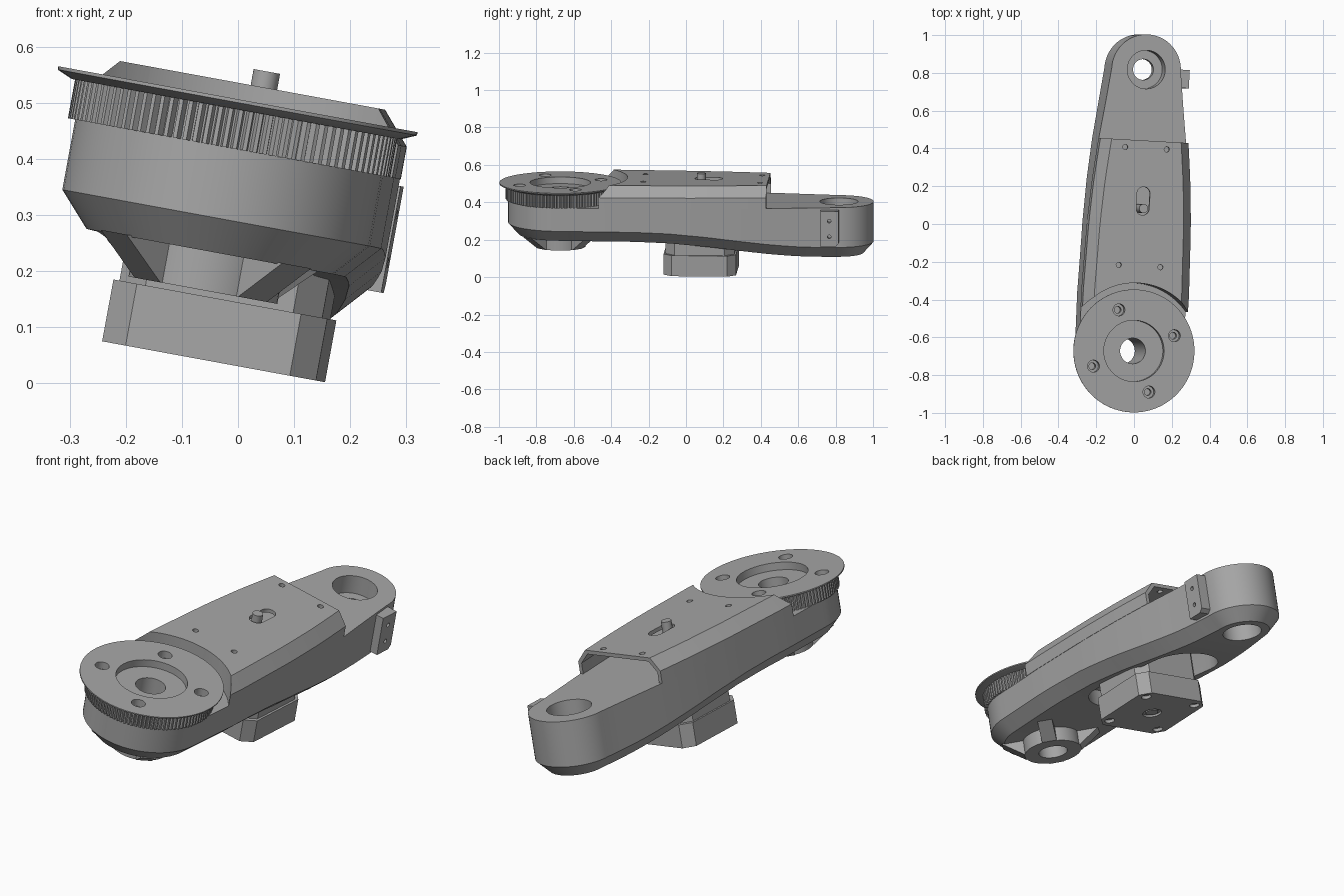
import bpy, bmesh
from math import sin, cos, pi, radians
from mathutils import Matrix

cube = bpy.data.objects.get("Cube")
if cube:
    bpy.data.objects.remove(cube)

grey = bpy.data.materials.new("plain_grey")
grey.use_nodes = True
grey.diffuse_color = (0.38, 0.38, 0.38, 1)
grey.node_tree.nodes["Principled BSDF"].inputs["Base Color"].default_value = (0.38, 0.38, 0.38, 1)

parts = []
TOP = 0.41       # top of the arm casing
LENGTH = 1.492   # distance between the two joint axes
MOTOR_Y = 0.755


def loft(name, rings, part=True):
    """Skin a list of closed rings, capping both ends."""
    bm = bmesh.new()
    rows = [[bm.verts.new(p) for p in ring] for ring in rings]
    n = len(rows[0])
    for a, b in zip(rows, rows[1:]):
        for i in range(n):
            j = (i + 1) % n
            bm.faces.new((a[i], a[j], b[j], b[i]))
    bm.faces.new(rows[0][::-1])
    bm.faces.new(rows[-1])
    bmesh.ops.remove_doubles(bm, verts=bm.verts, dist=1e-5)
    bmesh.ops.dissolve_degenerate(bm, edges=bm.edges, dist=1e-5)
    bmesh.ops.recalc_face_normals(bm, faces=bm.faces)
    mesh = bpy.data.meshes.new(name)
    bm.to_mesh(mesh)
    bm.free()
    mesh.materials.append(grey)
    obj = bpy.data.objects.new(name, mesh)
    bpy.context.collection.objects.link(obj)
    if part:
        parts.append(obj)
    return obj


def prism(name, outline, z0, z1, part=True):
    return loft(name, [[(x, y, z) for x, y in outline] for z in (z0, z1)], part)


def circle(r, x=0, y=0, n=64):
    return [(x + r * cos(2 * pi * i / n), y + r * sin(2 * pi * i / n)) for i in range(n)]


def stadium(r, y0, y1, n=32):
    return [(r * cos(2 * pi * i / n), (y1 - r if i <= n // 2 else y0 + r) + r * sin(2 * pi * i / n))
            for i in range(n)]


def chamfered(half, c, y):
    k = half - c
    pts = [(half, -k), (half, k), (k, half), (-k, half), (-half, k), (-half, -k), (-k, -half), (k, -half)]
    return [(px, py + y) for px, py in pts]


def hole(outline, z0, z1):
    return prism("cutter", outline, z0, z1, False)


def cut(obj, cutters):
    """Subtract helper solids and remove them."""
    bpy.context.view_layer.objects.active = obj
    for c in cutters:
        mod = obj.modifiers.new("cut", "BOOLEAN")
        mod.operation, mod.solver, mod.object = "DIFFERENCE", "EXACT", c
        bpy.ops.object.modifier_apply(modifier=mod.name)
        bpy.data.objects.remove(c)


def interp(table, y):
    for (y0, v0), (y1, v1) in zip(table, table[1:]):
        if y <= y1:
            return v0 + (v1 - v0) * max(0, (y - y0) / (y1 - y0))
    return table[-1][1]


# Arm casing: tapered plan with rounded ends and a chamfered, dropping underside
WIDTH = [(0, 0.279), (0.3, 0.283), (0.67, 0.273), (0.9, 0.258), (1.11, 0.236), (1.3, 0.21), (LENGTH, 0.186)]
UNDER = [(0, 0.222), (0.4, 0.221), (0.6, 0.213), (0.8, 0.194), (1.0, 0.168), (1.15, 0.15), (1.3, 0.137), (1.45, 0.133)]


def stations(inset):
    r0, r1 = WIDTH[0][1] - inset, WIDTH[-1][1] - inset
    arc = [i * pi / 32 for i in range(16)]
    out = [(-r0 * cos(t), r0 * sin(t)) for t in arc]
    out += [(LENGTH * i / 20, interp(WIDTH, LENGTH * i / 20) - inset) for i in range(21)]
    return out + [(LENGTH + r1 * cos(t), r1 * sin(t)) for t in arc[::-1]]


rings = []
for (y, w), (yb, wb) in zip(stations(0), stations(0.055)):
    z = interp(UNDER, yb)
    rings.append([(-wb, yb, z), (-w, y, z + 0.061), (-w, y, TOP),
                  (w, y, TOP), (w, y, z + 0.061), (wb, yb, z)])
casing = loft("arm_casing", rings)
cut(casing, [
    hole(circle(0.068), 0, 1),
    hole(circle(0.102, 0, LENGTH), 0.32, 1),
    hole(circle(0.055, 0, LENGTH), 0, 1),
    hole(circle(0.092, 0, LENGTH), 0, 0.27),
    hole(stadium(0.16, 0.4, 1.2), 0, 0.3),
])

# Lower bearing boss with sloping gussets
boss = prism("bearing_boss", circle(0.135), 0.152, 0.25)
cut(boss, [hole(circle(0.068), 0, 1)])
for k in range(4):
    a = pi / 4 + k * pi / 2
    slope = [(0.1, 0.152), (0.135, 0.152), (0.235, 0.225), (0.1, 0.225)]
    loft("boss_gusset", [[(r * cos(a) - s * sin(a), r * sin(a) + s * cos(a), z) for r, z in slope]
                         for s in (-0.035, 0.035)])

# Toothed pulley and its flange, sharing the same bores
TEETH = 100
tooth = [(0.0, 0.279), (0.2, 0.292), (0.6, 0.292), (0.8, 0.279)]
gear = [(r * cos(2 * pi * (i + f) / TEETH), r * sin(2 * pi * (i + f) / TEETH))
        for i in range(TEETH) for f, r in tooth]
pulley = prism("toothed_pulley", gear, TOP, 0.484)
flange = loft("pulley_flange", [[(x, y, z) for x, y in circle(r, n=96)]
                                for r, z in ((0.298, 0.48), (0.3255, 0.492), (0.3255, 0.498))])
for obj in (pulley, flange):
    cutters = [hole(circle(0.162), 0.462, 1), hole(circle(0.068), 0, 1)]
    for k in range(4):
        a = radians(23.5) + k * pi / 2
        x, y = 0.232 * cos(a), 0.232 * sin(a)
        cutters += [hole(circle(0.032, x, y, 24), 0.462, 1), hole(circle(0.018, x, y, 24), 0.43, 1)]
    cut(obj, cutters)


# Belt cover: thin shell open at the back, with a concave wall around the pulley
def cover_rings(gap, y0, y1, base):
    out = []
    for i in range(13):
        y = y0 + (y1 - y0) * i / 12
        w = interp(WIDTH, y) + 0.002 - gap
        t = w - 0.05 + gap * 0.4
        half = [(w, base), (w, 0.469 - gap * 0.4), (t, 0.527 - gap)]
        out.append([(-x, y, z) for x, z in half] + [(x, y, z) for x, z in half[::-1]])
    return out


inside = loft("cutter", cover_rings(0.018, 0.15, 1.2, 0.3), False)
cut(inside, [hole(circle(0.378, n=96), 0, 1)])
cover = loft("belt_cover", cover_rings(0, 0.15, 1.115, TOP))
cut(cover, [inside, hole(circle(0.36, n=96), 0, 1), hole(stadium(0.035, 0.72, 0.87), 0.3, 1)]
    + [hole(circle(0.014, sx * 0.112, y, 16), 0.3, 1) for sx in (-1, 1) for y in (0.45, 1.075)])

# Motor: body, end cap with screw recesses, output shaft
prism("motor_body", chamfered(0.184, 0.05, MOTOR_Y), 0.14, 0.35)
cap = prism("motor_end_cap", chamfered(0.194, 0.045, MOTOR_Y), 0.03, 0.142)
cut(cap, [hole(circle(0.024, sx * 0.145, MOTOR_Y + sy * 0.145, 20), 0, 0.045)
          for sx in (-1, 1) for sy in (-1, 1)] + [hole(circle(0.045, 0, MOTOR_Y, 32), 0, 0.04)])
prism("motor_bearing", circle(0.03, 0, MOTOR_Y, 32), 0.033, 0.05)
prism("motor_shaft", circle(0.024, 0, MOTOR_Y, 32), 0.3, 0.556)

# Side sensor block near the small joint, with two screw holes
block_outline = [(1.405, 0.205), (1.485, 0.205), (1.502, 0.222), (1.502, 0.398), (1.405, 0.398)]
block = loft("side_block", [[(x, y, z) for y, z in block_outline] for x in (0.17, 0.236)])
for z in (0.26, 0.345):
    screw = loft("cutter", [[(x, y, h) for y, h in circle(0.01, 1.453, z, 16)] for x in (0.21, 0.3)], False)
    cut(block, [screw])

# Smooth shading, then tilt and turn everything into its resting pose
pose = (Matrix.Rotation(radians(10.4), 4, "Y") @ Matrix.Translation((-0.0915, -0.672, 0))
        @ Matrix.Rotation(radians(-3.17), 4, "Z"))
for obj in parts:
    bpy.ops.object.select_all(action="DESELECT")
    obj.select_set(True)
    bpy.context.view_layer.objects.active = obj
    bpy.ops.object.shade_smooth_by_angle(angle=radians(30))
    obj.matrix_world = pose
